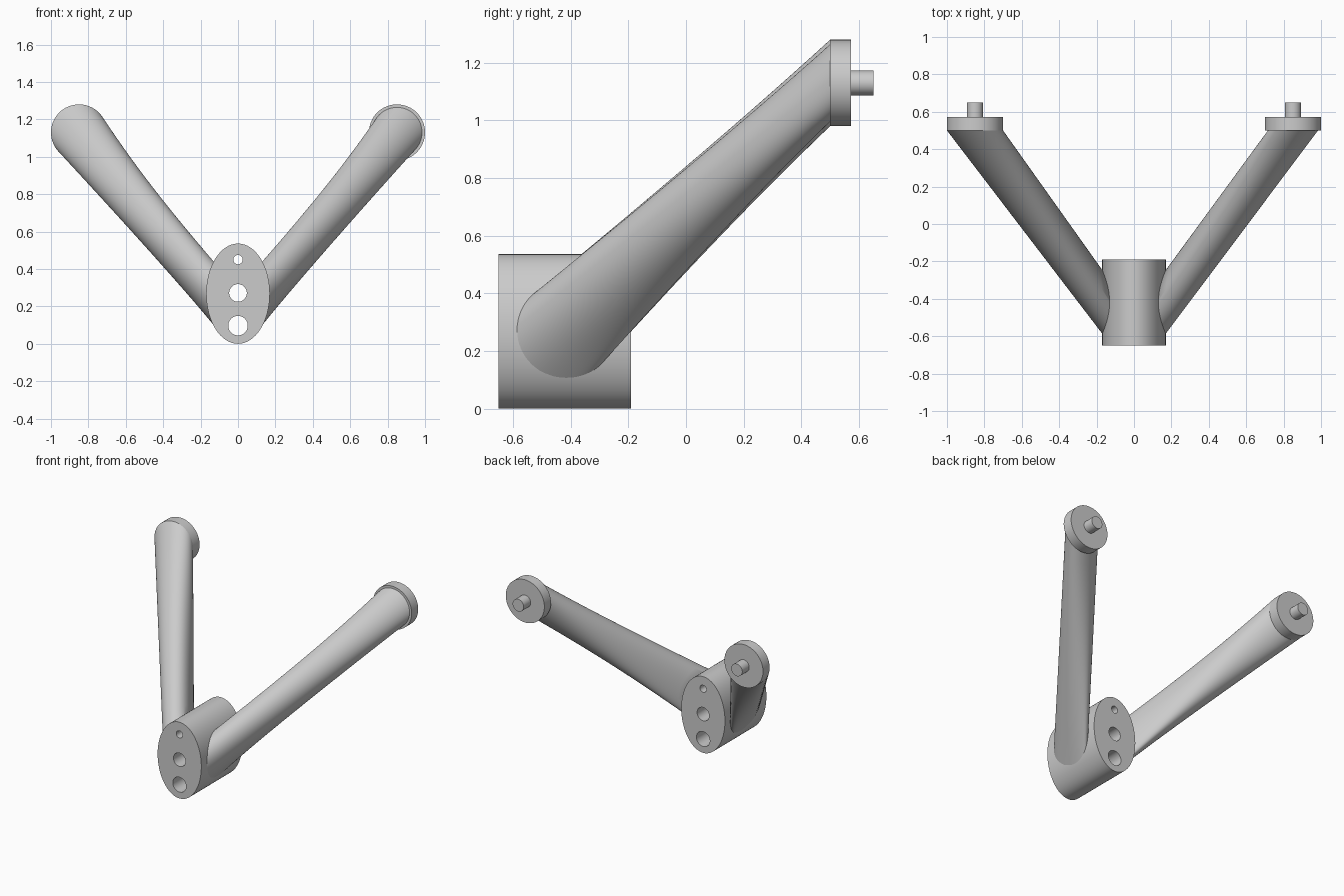
import bpy, bmesh
from math import sin, cos, pi, sqrt, radians
from mathutils import Vector

cube = bpy.data.objects.get("Cube")
if cube:
    bpy.data.objects.remove(cube)

SEG = 64
GREY = (0.6, 0.6, 0.6, 1)
metal = bpy.data.materials.new("grey_metal")
metal.use_nodes = True
metal.diffuse_color = GREY
metal.node_tree.nodes["Principled BSDF"].inputs["Base Color"].default_value = GREY

HUB_Z, HUB_RX, HUB_RZ = 0.268, 0.17, 0.268
ANGLES = [2 * pi * i / SEG for i in range(SEG)]


def finish(bm, name):
    bmesh.ops.recalc_face_normals(bm, faces=bm.faces)
    mesh = bpy.data.meshes.new(name)
    bm.to_mesh(mesh)
    bm.free()
    mesh.materials.append(metal)
    obj = bpy.data.objects.new(name, mesh)
    bpy.context.collection.objects.link(obj)
    bpy.ops.object.select_all(action='DESELECT')
    obj.select_set(True)
    bpy.context.view_layer.objects.active = obj
    bpy.ops.object.shade_smooth_by_angle(angle=radians(35))


def ring(bm, x, y, z, rx, rz):
    """Ellipse of vertices in a plane facing the front."""
    return [bm.verts.new((x + rx * cos(a), y, z + rz * sin(a))) for a in ANGLES]


def bridge(bm, a, b):
    n = len(a)
    for i in range(n):
        j = (i + 1) % n
        bm.faces.new((a[i], a[j], b[j], b[i]))


def edges_of(bm, loop):
    return [bm.edges.get((loop[i - 1], loop[i])) for i in range(len(loop))]


# Elliptical hub with three through holes
bm = bmesh.new()
outlines = [(HUB_Z, HUB_RX, HUB_RZ), (0.45, 0.025, 0.025),
            (0.272, 0.047, 0.047), (0.097, 0.052, 0.052)]
caps = ([], [])
for z, rx, rz in outlines:
    front, back = ring(bm, 0, -0.65, z, rx, rz), ring(bm, 0, -0.19, z, rx, rz)
    bridge(bm, front, back)
    caps[0].extend(edges_of(bm, front))
    caps[1].extend(edges_of(bm, back))
for cap in caps:
    bmesh.ops.triangle_fill(bm, edges=cap, use_beauty=True, normal=(0, 1, 0))
finish(bm, "hub")


# Arm lofted from the side of the hub to the back of the end disc
def arm(name, side, end_r, steps=16, root_r=0.17):
    bm = bmesh.new()
    rings = []
    for k in range(steps + 1):
        t = k / steps
        loop = []
        for a in ANGLES:
            c, s = cos(a), sin(a)
            hub_x = HUB_RX * sqrt(1 - (root_r * s / HUB_RZ) ** 2) - 0.003
            root = Vector((side * hub_x, -0.42 - root_r * c, HUB_Z + root_r * s))
            tip = Vector((side * (0.85 + end_r * c), 0.5, 1.13 + end_r * s))
            loop.append(bm.verts.new(root.lerp(tip, t)))
        rings.append(loop)
    for a, b in zip(rings, rings[1:]):
        bridge(bm, a, b)
    bm.faces.new(rings[0])
    bm.faces.new(rings[-1])
    finish(bm, name)


# Disc with a pin standing on its back
def end_disc(name, side):
    bm = bmesh.new()
    profile = [(0.5, 0.15), (0.573, 0.15), (0.573, 0.043), (0.65, 0.043)]
    rings = [ring(bm, side * 0.85, y, 1.13, r, r) for y, r in profile]
    for a, b in zip(rings, rings[1:]):
        bridge(bm, a, b)
    bm.faces.new(rings[0])
    bm.faces.new(rings[-1])
    finish(bm, name)


for label, side, end_r in (("left", 1, 0.134), ("right", -1, 0.15)):
    arm(label + "_arm", side, end_r)
    end_disc(label + "_end_disc_and_pin", side)
